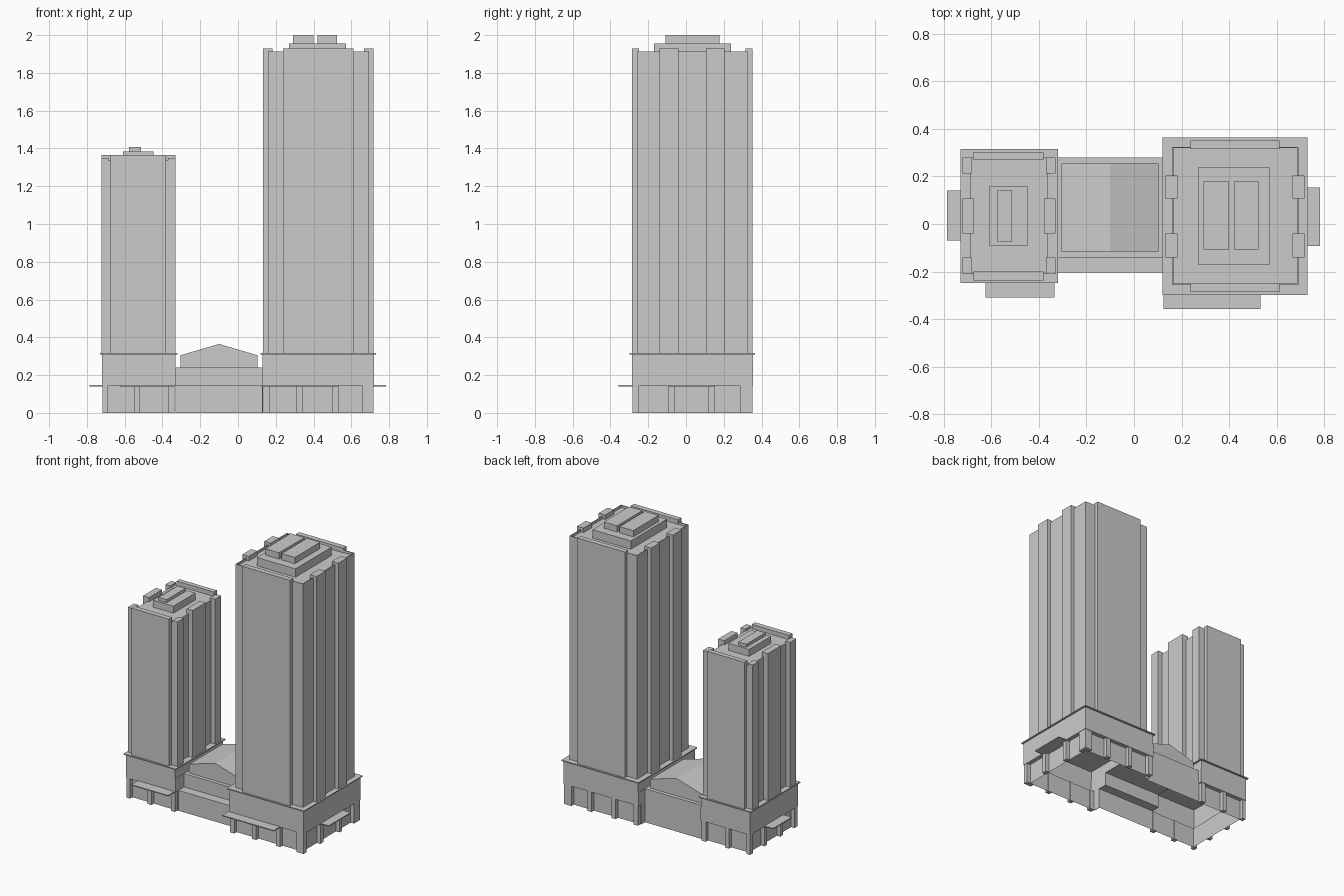
import bpy, bmesh


def make(name, verts, faces):
    me = bpy.data.meshes.new(name)
    me.from_pydata(verts, [], faces)
    bm = bmesh.new()
    bm.from_mesh(me)
    bmesh.ops.recalc_face_normals(bm, faces=bm.faces)
    bm.to_mesh(me)
    bm.free()
    ob = bpy.data.objects.new(name, me)
    bpy.context.collection.objects.link(ob)
    return ob


def box(name, x0, x1, y0, y1, z0, z1):
    v = [(x, y, z) for z in (z0, z1) for x, y in ((x0, y0), (x1, y0), (x1, y1), (x0, y1))]
    f = [(3, 2, 1, 0), (4, 5, 6, 7)] + [(i, (i + 1) % 4, (i + 1) % 4 + 4, i + 4) for i in range(4)]
    return make(name, v, f)


def podium(name, x0, x1, y0, y1, link_side):
    """Hollow shell: upper wall, soffit, recessed ground wall; open towards the link."""
    v, f = [], []
    for z, d in ((0.31, 0), (0.24, 0), (0.143, 0), (0.143, 0.03), (0, 0.03)):
        v += [(x0 + d, y0 + d, z), (x1 - d, y0 + d, z), (x1 - d, y1 - d, z), (x0 + d, y1 - d, z)]
    f.append((0, 1, 2, 3))
    for r in range(4):
        for i in range(4):
            if r > 0 and i == link_side:
                continue
            j = (i + 1) % 4
            f.append((r * 4 + i, r * 4 + j, r * 4 + 4 + j, r * 4 + 4 + i))
    make(name, v, f)
    # remaining wall pieces beside the link opening
    xw = x1 if link_side == 1 else x0
    for a, b, z0 in ((y0 + 0.03, -0.205, 0), (y0, -0.14, 0.143), (0.28, y1 - 0.03, 0), (0.28, y1, 0.143)):
        if b > a:
            box(name + "_link_wall", xw - 0.002, xw + 0.002, a, b, z0, 0.24)
    # thin cornice
    box(name + "_cornice", x0 - 0.01, x1 + 0.01, y0 - 0.011, y1 + 0.011, 0.309, 0.316)


def columns(name, xs, ys, outer):
    """Piers on the front and back (xs), and on the outer side (ys)."""
    y0, y1 = ys[0][0], ys[-1][1]
    for a, b in xs:
        box(name, a, b, y0, y0 + 0.032, 0, 0.143)
        box(name, a, b, y1 - 0.032, y1, 0, 0.143)
    for a, b in ys:
        box(name, min(outer), max(outer), a, b, 0, 0.143)


# podiums and ground floor piers
podium("left_podium", -0.72, -0.33, -0.237, 0.304, 1)
podium("right_podium", 0.13, 0.72, -0.287, 0.354, 3)
columns("left_column", [(-0.717, -0.69), (-0.55, -0.52), (-0.367, -0.335)],
        [(-0.234, -0.205), (-0.07, -0.04), (0.11, 0.14), (0.27, 0.301)], (-0.717, -0.69))
columns("right_column", [(0.135, 0.17), (0.31, 0.342), (0.50, 0.532), (0.66, 0.717)],
        [(-0.284, -0.255), (-0.095, -0.06), (0.12, 0.152), (0.285, 0.351)], (0.685, 0.717))

# entrance canopies
for n, a in (("left_front_canopy", (-0.625, -0.335, -0.31, -0.23)),
             ("left_side_canopy", (-0.787, -0.69, -0.07, 0.14)),
             ("right_front_canopy", (0.125, 0.533, -0.357, -0.28)),
             ("right_side_canopy", (0.69, 0.783, -0.093, 0.153))):
    box(n, *a, 0.14, 0.147)

# link building: stepped profile open underneath
prof = [(-0.205, 0), (-0.205, 0.145), (-0.14, 0.145), (-0.14, 0.24), (0.28, 0.24), (0.28, 0)]
make("link", [(x, y, z) for x in (-0.33, 0.13) for y, z in prof],
     [(i, i + 1, i + 7, i + 6) for i in range(5)])

# gabled skylight on the link
gab = [(-0.305, 0.241), (-0.305, 0.305), (-0.1, 0.365), (0.103, 0.305), (0.103, 0.241)]
make("gable_roof", [(x, y, z) for y in (-0.115, 0.255) for x, z in gab],
     [(0, 1, 2, 3, 4), (5, 6, 7, 8, 9)] + [(i, (i + 1) % 5, (i + 1) % 5 + 5, i + 5) for i in range(5)])

# left tower: notched body with raised bays
Z = 0.312
box("left_tower_core", -0.69, -0.363, -0.21, 0.28, Z, 1.335)
for a, b in ((-0.21, -0.142), (0.213, 0.28)):
    for c, d in ((-0.723, -0.685), (-0.37, -0.33)):
        box("left_tower_corner", c, d, a, b, Z, 1.35)
for a, b in ((-0.237, -0.2), (0.27, 0.304)):
    box("left_tower_panel", -0.675, -0.38, a, b, Z, 1.366)
for a, b in ((-0.723, -0.676), (-0.378, -0.33)):
    box("left_tower_bay", a, b, -0.04, 0.108, Z, 1.366)
box("left_crown_base", -0.61, -0.447, -0.09, 0.158, 1.33, 1.385)
box("left_crown_top", -0.577, -0.513, -0.073, 0.142, 1.385, 1.407)

# right tower: body, low parapet and raised bays
box("right_tower_core", 0.16, 0.693, -0.257, 0.325, Z, 1.895)
for a, b in ((-0.257, -0.251), (0.319, 0.325)):
    box("right_parapet", 0.16, 0.693, a, b, 1.89, 1.912)
for a, b in ((0.16, 0.166), (0.687, 0.693)):
    box("right_parapet", a, b, -0.257, 0.325, 1.89, 1.912)
for a, b in ((-0.287, -0.25), (0.315, 0.352)):
    box("right_tower_panel", 0.237, 0.612, a, b, Z, 1.928)
for a, b in ((0.132, 0.183), (0.667, 0.718)):
    for c, d in ((-0.14, -0.04), (0.107, 0.205)):
        box("right_tower_bay", a, b, c, d, Z, 1.928)
box("right_crown_base", 0.27, 0.573, -0.17, 0.238, 1.89, 1.955)
for a, b in ((0.292, 0.4), (0.42, 0.525)):
    box("right_crown_top", a, b, -0.108, 0.178, 1.955, 2.0)
